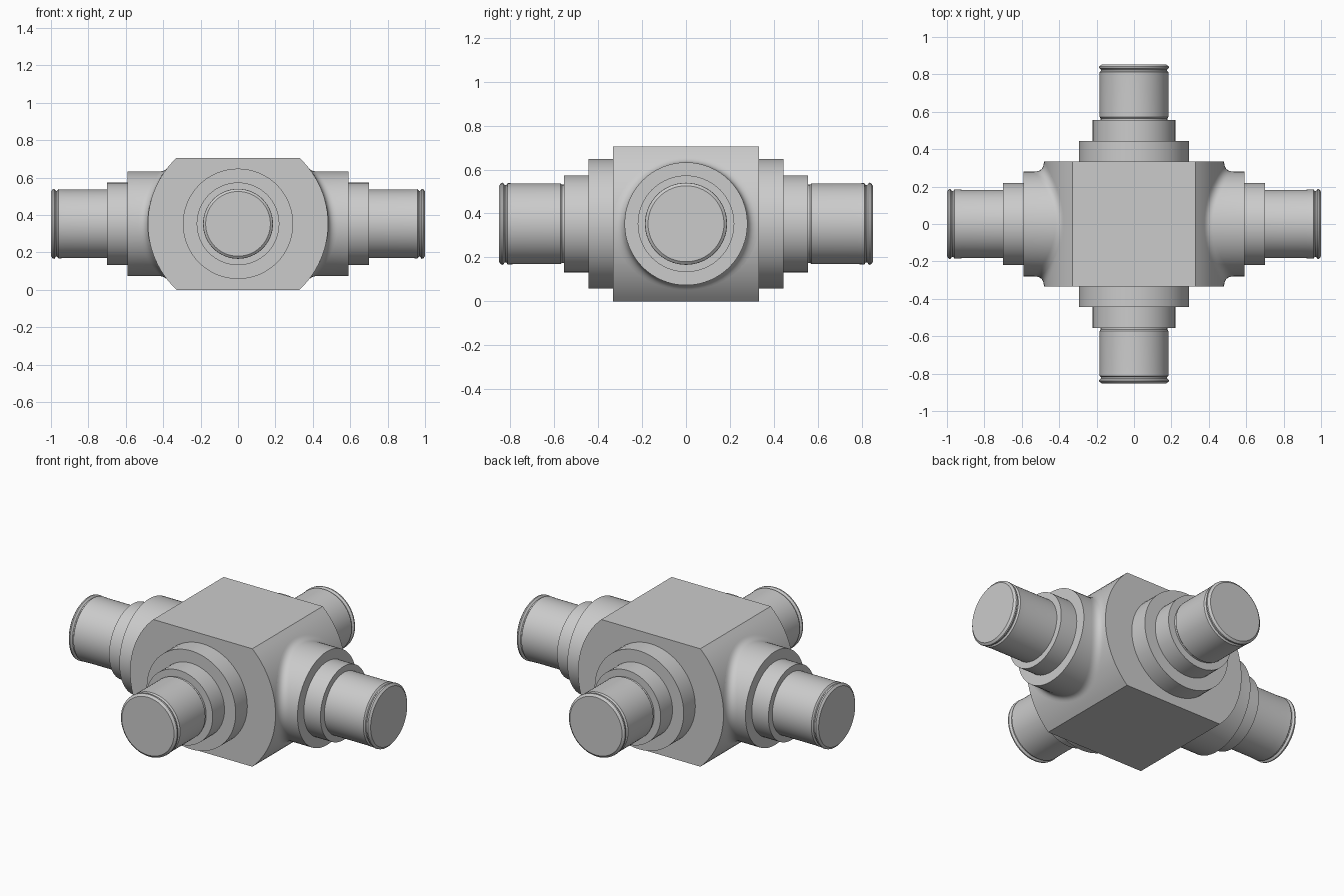
import bpy, bmesh
from math import sin, cos, pi, sqrt, acos, asin, tan, radians
from mathutils import Vector, Matrix

if "Cube" in bpy.data.objects:
    bpy.data.objects.remove(bpy.data.objects["Cube"])

MID = 0.353        # height of the arm axes
BLOCK_R = 0.482    # radius of the block's rounded sides
DEPTH = 0.333      # half depth of the block
HUB_R = 0.28       # radius of the side hubs
FILLET = 0.052
SEG = 64

steel = bpy.data.materials.new("steel_grey")
steel.use_nodes = True
colour = (0.6, 0.6, 0.6, 1)
steel.diffuse_color = colour
steel.node_tree.nodes["Principled BSDF"].inputs["Base Color"].default_value = colour


def finish(bm, name):
    bmesh.ops.recalc_face_normals(bm, faces=bm.faces)
    mesh = bpy.data.meshes.new(name)
    bm.to_mesh(mesh)
    bm.free()
    mesh.materials.append(steel)
    obj = bpy.data.objects.new(name, mesh)
    bpy.context.collection.objects.link(obj)
    bpy.ops.object.select_all(action='DESELECT')
    obj.select_set(True)
    bpy.context.view_layer.objects.active = obj
    bpy.ops.object.shade_smooth_by_angle(angle=radians(30))
    return obj


def loft(rings, name, turn):
    """Skin closed rings of points lying along +x, then turn about z."""
    bm = bmesh.new()
    loops = [[bm.verts.new(p) for p in ring] for ring in rings]
    for a, b in zip(loops, loops[1:]):
        for i in range(len(a)):
            j = (i + 1) % len(a)
            bm.faces.new((a[i], a[j], b[j], b[i]))
    bm.faces.new(loops[0])
    bm.faces.new(loops[-1])
    place = Matrix.Translation((0, 0, MID)) @ Matrix.Rotation(turn, 4, 'Z')
    bm.transform(place)
    return finish(bm, name)


def ring(x, r):
    return [(x, r * cos(2 * pi * i / SEG), r * sin(2 * pi * i / SEG)) for i in range(SEG)]


def tip(end):
    """Retaining groove and bevelled lip at the end of a pin."""
    return [(end - 0.04, 0.185), (end - 0.033, 0.176), (end - 0.027, 0.176),
            (end - 0.018, 0.187), (end - 0.01, 0.186), (end, 0.173)]


def fillet_rings():
    """Blend curve between the rounded block side and the hub."""
    rings = [[] for _ in range(9)]
    for i in range(SEG):
        c, s = cos(2 * pi * i / SEG), sin(2 * pi * i / SEG)
        x0 = sqrt(BLOCK_R ** 2 - (HUB_R * s) ** 2)
        normal = Vector((x0, 0, HUB_R * s)).normalized()
        facing = normal.z * s
        reach = FILLET * tan(acos(facing) / 2)
        rho = HUB_R + reach * sqrt(1 - facing ** 2)
        foot = Vector((sqrt(BLOCK_R ** 2 - (rho * s) ** 2), rho))
        corner = Vector((x0, HUB_R))
        top = Vector((x0 + reach, HUB_R))
        for k, points in enumerate(rings):
            t = k / (len(rings) - 1)
            p = foot * (1 - t) ** 2 + corner * 2 * t * (1 - t) + top * t * t
            points.append((p.x, p.y * c, p.y * s))
    return rings


# Central block: rounded sides, flat top and bottom, straight depth
limit = asin(MID / BLOCK_R)
bm = bmesh.new()
steps = [limit * (2 * i / 24 - 1) for i in range(25)]
outline = [(BLOCK_R * cos(a + side), BLOCK_R * sin(a + side)) for side in (0, pi) for a in steps]
front = bm.faces.new([bm.verts.new((x, -DEPTH, z + MID)) for x, z in outline])
extruded = bmesh.ops.extrude_face_region(bm, geom=[front])["geom"]
moved = [v for v in extruded if isinstance(v, bmesh.types.BMVert)]
bmesh.ops.translate(bm, verts=moved, vec=(0, 2 * DEPTH, 0))
if not front.is_valid or len([f for f in bm.faces if len(f.verts) > 4]) < 2:
    bm.faces.new([v for v in bm.verts if v not in moved])
finish(bm, "central_block")

# Side arms: filleted hub, shoulder and pin
side_profile = [(0.59, HUB_R), (0.59, 0.22), (0.70, 0.22), (0.70, 0.183),
                (0.92, 0.183)] + tip(1.0)
for name, turn in (("left_arm", 0), ("right_arm", pi)):
    loft(fillet_rings() + [ring(x, r) for x, r in side_profile], name, turn)

# Front and back arms: stepped collars, necked pin
end_profile = [(DEPTH - 0.03, 0.295), (0.443, 0.295), (0.443, 0.221), (0.555, 0.221),
               (0.555, 0.178), (0.565, 0.178), (0.572, 0.184), (0.78, 0.184)] + tip(0.852)
for name, turn in (("front_arm", -pi / 2), ("back_arm", pi / 2)):
    loft([ring(x, r) for x, r in end_profile], name, turn)
